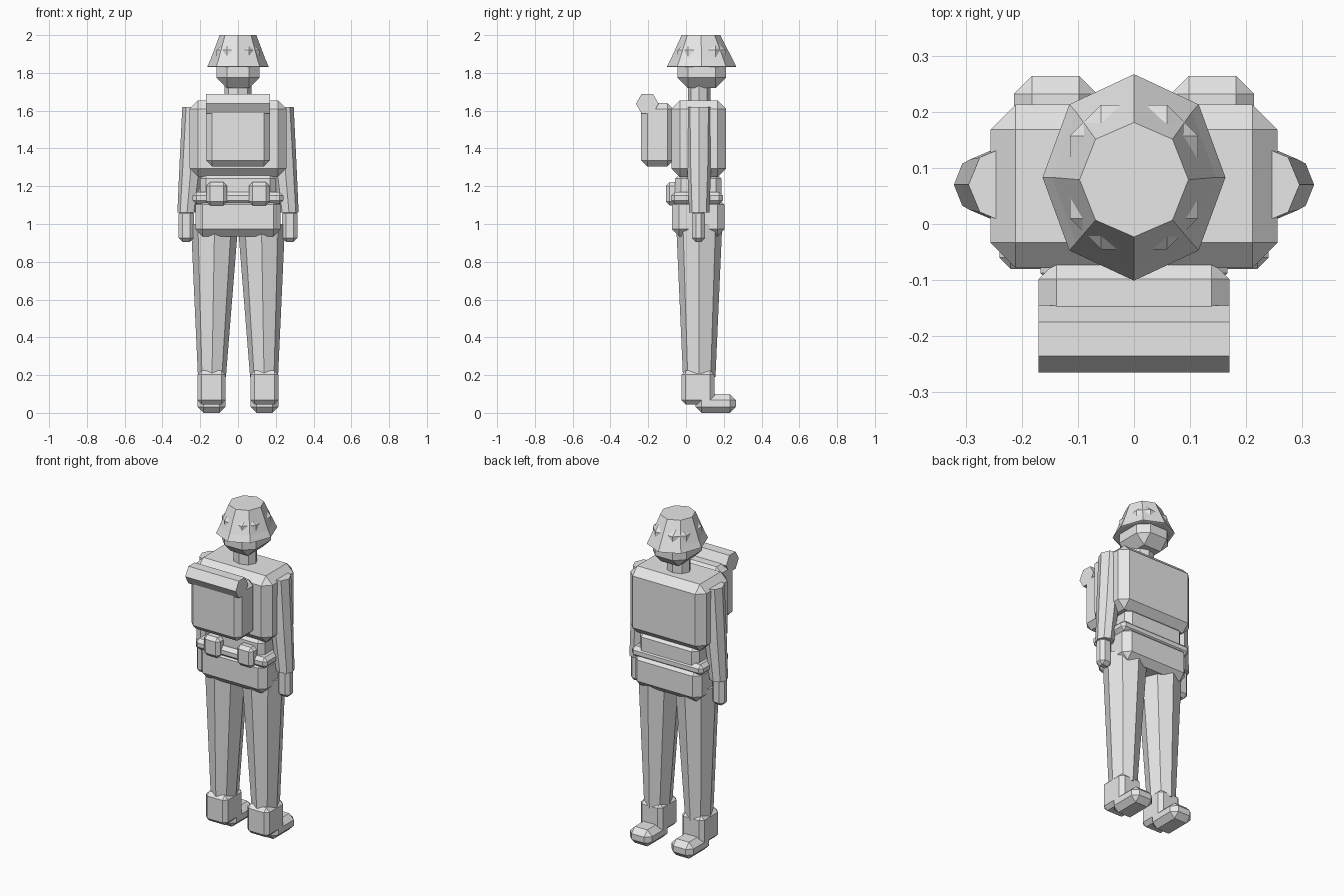
import bpy, bmesh, math

if "Cube" in bpy.data.objects:
    bpy.data.objects.remove(bpy.data.objects["Cube"])

grey = bpy.data.materials.new("plain grey")
grey.diffuse_color = (0.8, 0.8, 0.8, 1)
grey.use_nodes = True
grey.node_tree.nodes["Principled BSDF"].inputs["Base Color"].default_value = grey.diffuse_color


def finish(name, bm):
    bmesh.ops.recalc_face_normals(bm, faces=bm.faces)
    me = bpy.data.meshes.new(name)
    bm.to_mesh(me)
    bm.free()
    me.materials.append(grey)
    ob = bpy.data.objects.new(name, me)
    bpy.context.collection.objects.link(ob)
    return ob


def box(name, x, y, z, bevel):
    """Chamfered box from (min, max) ranges."""
    bm = bmesh.new()
    bmesh.ops.create_cube(bm, size=1)
    for v in bm.verts:
        v.co = [(a + b) / 2 + c * (b - a) for (a, b), c in zip((x, y, z), v.co)]
    if bevel:
        bmesh.ops.bevel(bm, geom=bm.edges[:], offset=bevel, segments=1,
                        affect='EDGES', profile=0.5)
    return finish(name, bm)


def loft(name, rings, sides=8):
    """Stack of polygon rings (cx, cy, z, rx, ry), capped at both ends."""
    bm = bmesh.new()
    loops = []
    for cx, cy, z, rx, ry in rings:
        angles = [math.tau * i / sides for i in range(sides)]
        loops.append([bm.verts.new((cx + rx * math.cos(a), cy + ry * math.sin(a), z))
                      for a in angles])
    for lo, hi in zip(loops, loops[1:]):
        for i in range(sides):
            j = (i + 1) % sides
            bm.faces.new((lo[i], lo[j], hi[j], hi[i]))
    bm.faces.new(loops[0][::-1])
    bm.faces.new(loops[-1])
    return finish(name, bm)


# Head, whose corners push through the hat, and neck
box("head", (-.114, .114), (-.045, .212), (1.72, 1.975), .055)
loft("neck", [(0, .07, 1.62, .072, .06), (0, .07, 1.75, .072, .06)])

# Hat with a flared brim
loft("hat", [(0, .083, 1.83, .155, .174), (0, .083, 1.833, .163, .184),
             (0, .083, 1.87, .146, .165), (0, .079, 2.0, .097, .102)])

# Body
box("chest", (-.256, .256), (-.078, .213), (1.25, 1.655), .045)
box("waist", (-.2, .2), (-.057, .188), (1.05, 1.27), .03)
box("hips", (-.225, .225), (-.075, .205), (.935, 1.14), .038)
box("belt", (-.24, .24), (-.08, .195), (1.105, 1.17), .02)

# Pack and bedroll
box("backpack", (-.17, .17), (-.237, -.066), (1.305, 1.64), .032)
roll = loft("bedroll", [(0, 0, -.17, .06, .06), (0, 0, .17, .06, .06)], 6)
for v in roll.data.vertices:
    px, py, pz = v.co
    v.co = (pz, px - .205, py + 1.637)
roll.data.flip_normals() if roll.data.polygons[-1].normal.x < 0 else None

# Paired parts
for side, s in (("left", -1), ("right", 1)):
    def span(a, b):
        return tuple(sorted((s * a, s * b)))
    box(side + "_pouch", span(.058, .167), (-.107, -.03), (1.098, 1.222), .02)
    loft(side + "_arm", [(s * .27, .07, 1.06, .051, .053),
                         (s * .248, .07, 1.31, .062, .064),
                         (s * .226, .07, 1.62, .069, .069)])
    box(side + "_hand", span(.234, .314), (.032, .1), (.905, 1.075), .02)
    loft(side + "_leg", [(s * .138, .07, .19, .074, .086),
                         (s * .124, .07, 1.0, .125, .122)])
    box(side + "_boot", span(.066, .214), (-.024, .15), (.045, .225), .022)
    box(side + "_foot", span(.066, .214), (.05, .264), (0, .1), .032)
